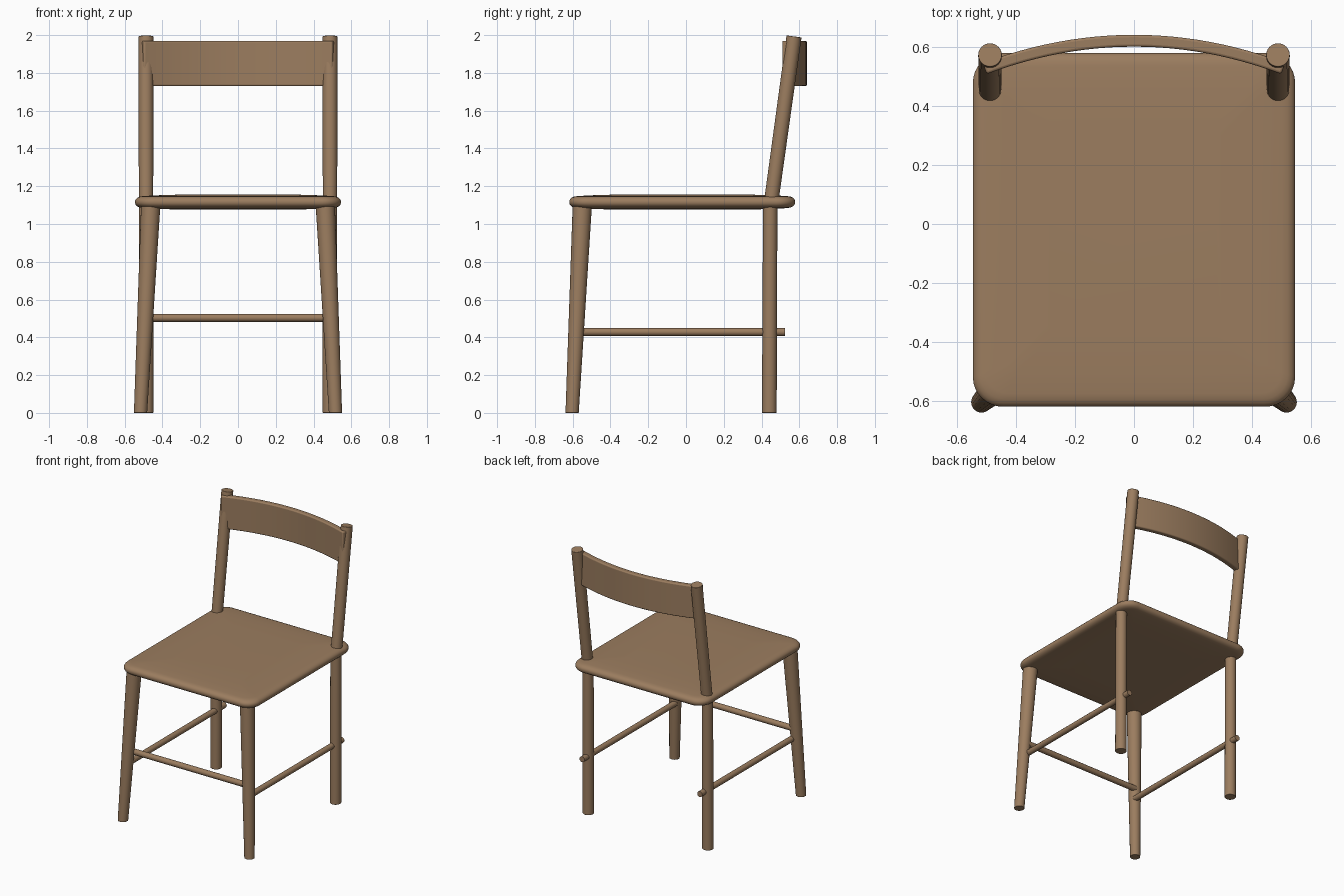
import bpy, bmesh, math
from mathutils import Vector

if "Cube" in bpy.data.objects:
    bpy.data.objects.remove(bpy.data.objects["Cube"])

wood = bpy.data.materials.new("warm brown wood")
wood.diffuse_color = (0.33, 0.205, 0.115, 1)
wood.use_nodes = True
wood.node_tree.nodes["Principled BSDF"].inputs["Base Color"].default_value = wood.diffuse_color


def finish(name, bm, bevel=0.0):
    bmesh.ops.recalc_face_normals(bm, faces=bm.faces)
    me = bpy.data.meshes.new(name)
    bm.to_mesh(me)
    bm.free()
    ob = bpy.data.objects.new(name, me)
    bpy.context.collection.objects.link(ob)
    me.materials.append(wood)
    if bevel:
        mod = ob.modifiers.new("soft edges", 'BEVEL')
        mod.width = bevel
        mod.segments = 3
        mod.limit_method = 'ANGLE'
        mod.angle_limit = math.radians(50)
    bpy.ops.object.select_all(action='DESELECT')
    bpy.context.view_layer.objects.active = ob
    ob.select_set(True)
    bpy.ops.object.shade_smooth_by_angle(angle=math.radians(40))
    return ob


def rod(name, a, b, r1, r2, sides=24, flat=False, bevel=0.003):
    """Tapered rod from a to b; flat keeps the end caps horizontal."""
    a, b = Vector(a), Vector(b)
    axis = (b - a).normalized()
    rot = Vector((0, 0, 1)).rotation_difference(axis).to_matrix()
    bm = bmesh.new()
    rings = []
    for p, r in ((a, r1), (b, r2)):
        ring = []
        for i in range(sides):
            t = math.tau * i / sides
            off = Vector((r * math.cos(t), r * math.sin(t), 0))
            ring.append(bm.verts.new(p + (off if flat else rot @ off)))
        rings.append(ring)
    for i in range(sides):
        j = (i + 1) % sides
        bm.faces.new((rings[0][i], rings[0][j], rings[1][j], rings[1][i]))
    bm.faces.new(rings[0][::-1])
    bm.faces.new(rings[1])
    return finish(name, bm, bevel)


# Seat: stacked rounded rectangles, slightly domed above and below
def outline(bm, inset, z, hx=0.545, hy=0.598, cy=-0.02, r=0.1, n=8):
    hx, hy = hx - inset, hy - inset
    r = max(r - inset * 0.6, 0.03)
    ring = []
    for k, (sx, sy) in enumerate(((1, 1), (-1, 1), (-1, -1), (1, -1))):
        for i in range(n + 1):
            t = math.pi / 2 * (k + i / n)
            ring.append(bm.verts.new((sx * (hx - r) + r * math.cos(t),
                                      cy + sy * (hy - r) + r * math.sin(t), z)))
    return ring


bm = bmesh.new()
half = [(0.0, 0.006), (0.004, 0.015), (0.012, 0.023), (0.025, 0.029),
        (0.045, 0.032), (0.12, 0.036), (0.25, 0.040)]
levels = [(i, -h) for i, h in reversed(half)] + half
rings = [outline(bm, i, 1.116 + h) for i, h in levels]
for lo, hi in zip(rings, rings[1:]):
    for i in range(len(lo)):
        j = (i + 1) % len(lo)
        bm.faces.new((lo[i], lo[j], hi[j], hi[i]))
bm.faces.new(rings[0][::-1])
bm.faces.new(rings[-1])
finish("seat", bm)

# Legs, back posts and side stretchers, mirrored left and right
for side, s in (("left", -1), ("right", 1)):
    rod(f"front_leg_{side}", (s * 0.516, -0.603, 0), (s * 0.462, -0.549, 1.1),
        0.035, 0.051, flat=True)
    rod(f"back_leg_{side}", (s * 0.487, 0.441, 0), (s * 0.487, 0.446, 1.11),
        0.039, 0.038, flat=True)
    rod(f"back_post_{side}", (s * 0.487, 0.450, 1.11), (s * 0.487, 0.572, 1.993),
        0.038, 0.040)
    rod(f"side_stretcher_{side}", (s * 0.48, -0.57, 0.428), (s * 0.48, 0.525, 0.428),
        0.021, 0.021, 12, bevel=0)

# Front stretcher
rod("front_stretcher", (-0.48, -0.556, 0.503), (0.48, -0.556, 0.503), 0.021, 0.021, 12, bevel=0)

# Curved backrest slat
bm = bmesh.new()
prev = None
N = 24
for i in range(N + 1):
    x = -0.505 + 1.01 * i / N
    y = 0.62 - 0.094 * (x / 0.505) ** 2
    normal = Vector((2 * 0.094 * x / 0.505 ** 2, 1, 0)).normalized() * 0.02
    c = Vector((x, y, 0))
    ring = [bm.verts.new(c + normal * d + Vector((0, 0, z)))
            for d, z in ((-1, 1.73), (1, 1.73), (1, 1.97), (-1, 1.97))]
    if prev:
        for k in range(4):
            m = (k + 1) % 4
            bm.faces.new((prev[k], prev[m], ring[m], ring[k]))
    else:
        bm.faces.new(ring)
    prev = ring
bm.faces.new(prev[::-1])
finish("backrest_slat", bm, 0.008)
